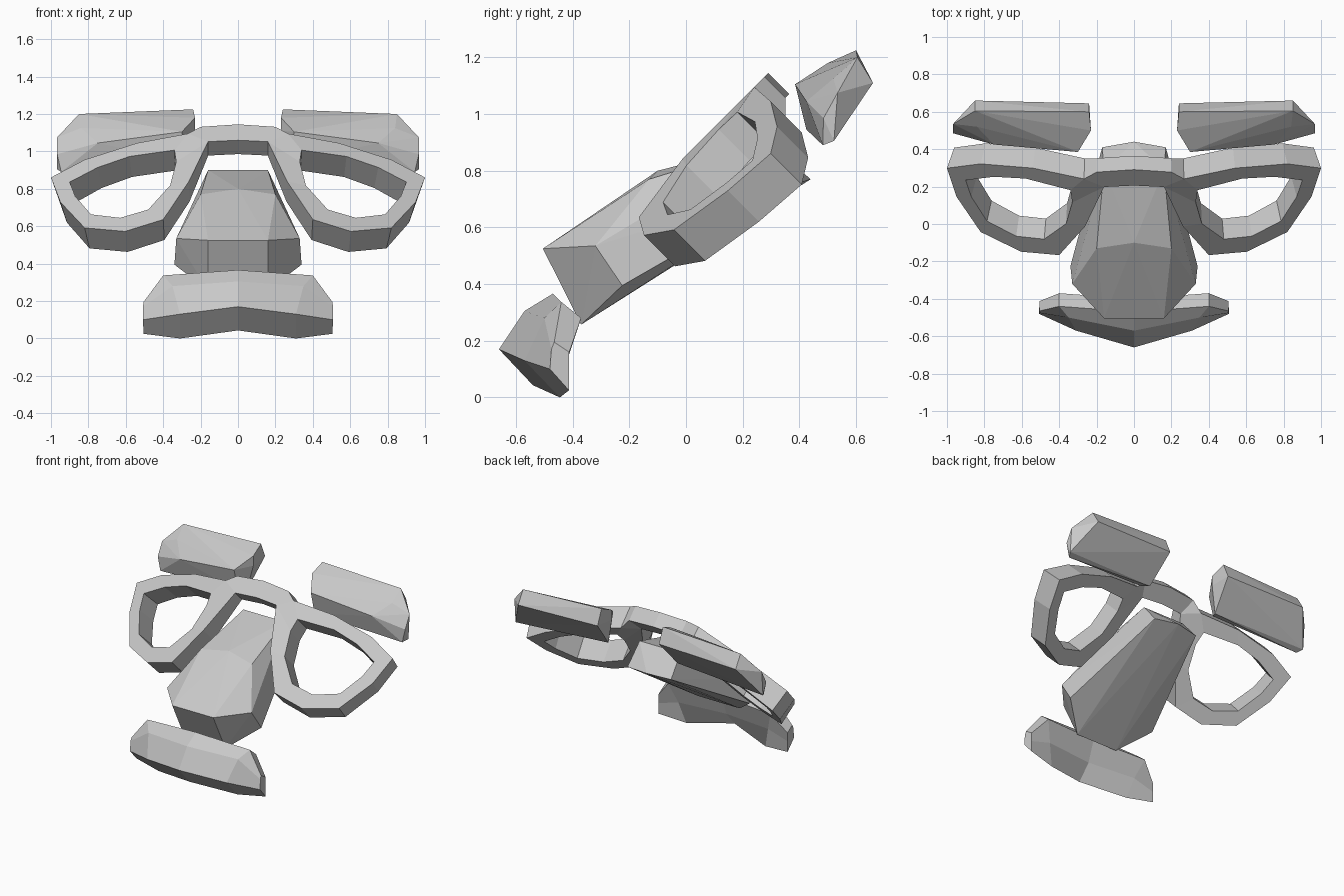
import bpy
import bmesh
from mathutils import Vector

cube = bpy.data.objects.get("Cube")
if cube:
    bpy.data.objects.remove(cube, do_unlink=True)

# Single flat colour
grey = bpy.data.materials.new("plain grey")
grey.use_nodes = True
colour = (0.58, 0.58, 0.58, 1)
grey.diffuse_color = colour
grey.node_tree.nodes["Principled BSDF"].inputs["Base Color"].default_value = colour


def finish(name, bm, mirrored=False):
    """Turn a bmesh into a flat shaded object, optionally mirrored across x."""
    bmesh.ops.recalc_face_normals(bm, faces=bm.faces)
    mesh = bpy.data.meshes.new(name)
    bm.to_mesh(mesh)
    bm.free()
    mesh.materials.append(grey)
    obj = bpy.data.objects.new(name, mesh)
    bpy.context.collection.objects.link(obj)
    if mirrored:
        mod = obj.modifiers.new("mirror", "MIRROR")
        mod.use_axis[0] = True
        mod.use_clip = True
        mod.merge_threshold = 0.002
    return obj


def hull(name, points):
    """Faceted block wrapped around corner points."""
    bm = bmesh.new()
    verts = [bm.verts.new(p) for p in points]
    result = bmesh.ops.convex_hull(bm, input=verts)
    loose = set(result["geom_interior"]) | set(result["geom_unused"])
    bmesh.ops.delete(bm, geom=[v for v in loose if isinstance(v, bmesh.types.BMVert)],
                     context="VERTS")
    bmesh.ops.dissolve_limit(bm, angle_limit=0.02, verts=bm.verts, edges=bm.edges)
    return finish(name, bm)


def flip(points):
    return [(-x, y, z) for x, y, z in points]


# Glasses: outlines in the tilted lens plane as (sideways, upward)
outer = [(.267, .945), (.54, .95), (.82, .903), (1, .82), (.95, .62), (.82, .388),
         (.604, .3), (.4, .332), (.262, .585), (.16, .884)]
inner = [(.34, .84), (.58, .86), (.75, .825), (.9, .757), (.87, .64), (.786, .48),
         (.63, .41), (.48, .43), (.363, .58), (.33, .75)]
bridge = [(0, 1.015), (.2, .996), (0, .895)]
outline = outer + inner + bridge
n = len(outer)
top_mid, top_side, low_mid = range(2 * n, 2 * n + len(bridge))


def on_lens(x, v, depth):
    """Point on the swept-back lens surface, sunk by depth."""
    w = 0.604 - 0.283 * max(0, x - 0.27) - depth
    return Vector((x - 0.25 * depth * x * x, (v - w) * 0.5 ** 0.5, (v + w) * 0.5 ** 0.5))


bm = bmesh.new()
front = [bm.verts.new(on_lens(x, v, 0)) for x, v in outline]
back = [bm.verts.new(on_lens(x, v, 0.105 if x <= 0.2 else 0.155)) for x, v in outline]
plates = [(i, (i + 1) % n, n + (i + 1) % n, n + i) for i in range(n)]
plates += [(top_mid, top_side, n - 1, low_mid), (top_side, 0, n - 1)]
borders = {}
for plate in plates:
    bm.faces.new([front[i] for i in plate])
    bm.faces.new([back[i] for i in reversed(plate)])
    for a, b in zip(plate, plate[1:] + plate[:1]):
        borders.setdefault(frozenset((a, b)), []).append((a, b))
for uses in borders.values():
    a, b = uses[0]
    if len(uses) == 1 and {a, b} != {top_mid, low_mid}:
        bm.faces.new((front[b], front[a], back[a], back[b]))
finish("glasses_frame", bm, mirrored=True)

# Nose: wedge that widens to a blunt tip
nose = [(0, -.1, .8), (.2, -.13, .77), (.16, .29, .9), (.17, .41, .76), (0, .44, .77),
        (.16, -.505, .525), (.33, -.32, .535), (.34, -.225, .395), (.16, -.37, .257)]
hull("nose", nose + flip([p for p in nose if p[0] > 0]))

# Moustache: three six-sided sections lofted from the middle to the tip
sections = [
    [(0, -.47, .366), (0, -.57, .305), (0, -.66, .17),
     (0, -.54, .043), (0, -.45, .145), (0, -.4, .29)],
    [(.4, -.44, .337), (.35, -.5, .28), (.31, -.57, .13),
     (.31, -.445, 0), (.35, -.415, .145), (.4, -.37, .28)],
    [(.505, -.465, .195), (.508, -.475, .17), (.508, -.48, .1),
     (.505, -.413, .025), (.505, -.413, .1), (.505, -.412, .16)],
]
bm = bmesh.new()
rings = [[bm.verts.new(p) for p in section] for section in sections]
for r, s in zip(rings, rings[1:]):
    for i in range(len(r)):
        j = (i + 1) % len(r)
        bm.faces.new((r[i], r[j], s[j], s[i]))
bm.faces.new(rings[-1])
finish("moustache", bm, mirrored=True)

# Eyebrows: faceted bars behind the glasses
brow = [(.24, .6, 1.225), (.24, .645, 1.12), (.23, .5, 1.18), (.23, .5, 1.11),
        (.3, .385, 1.105), (.3, .425, .945), (.27, .48, .93), (.85, .605, 1.2),
        (.85, .66, 1.11), (.967, .535, 1.075), (.967, .485, .985),
        (.945, .483, .89), (.967, .522, .905), (.75, .425, 1.045), (.84, .52, 1.125)]
hull("left_eyebrow", brow)
hull("right_eyebrow", flip(brow))
